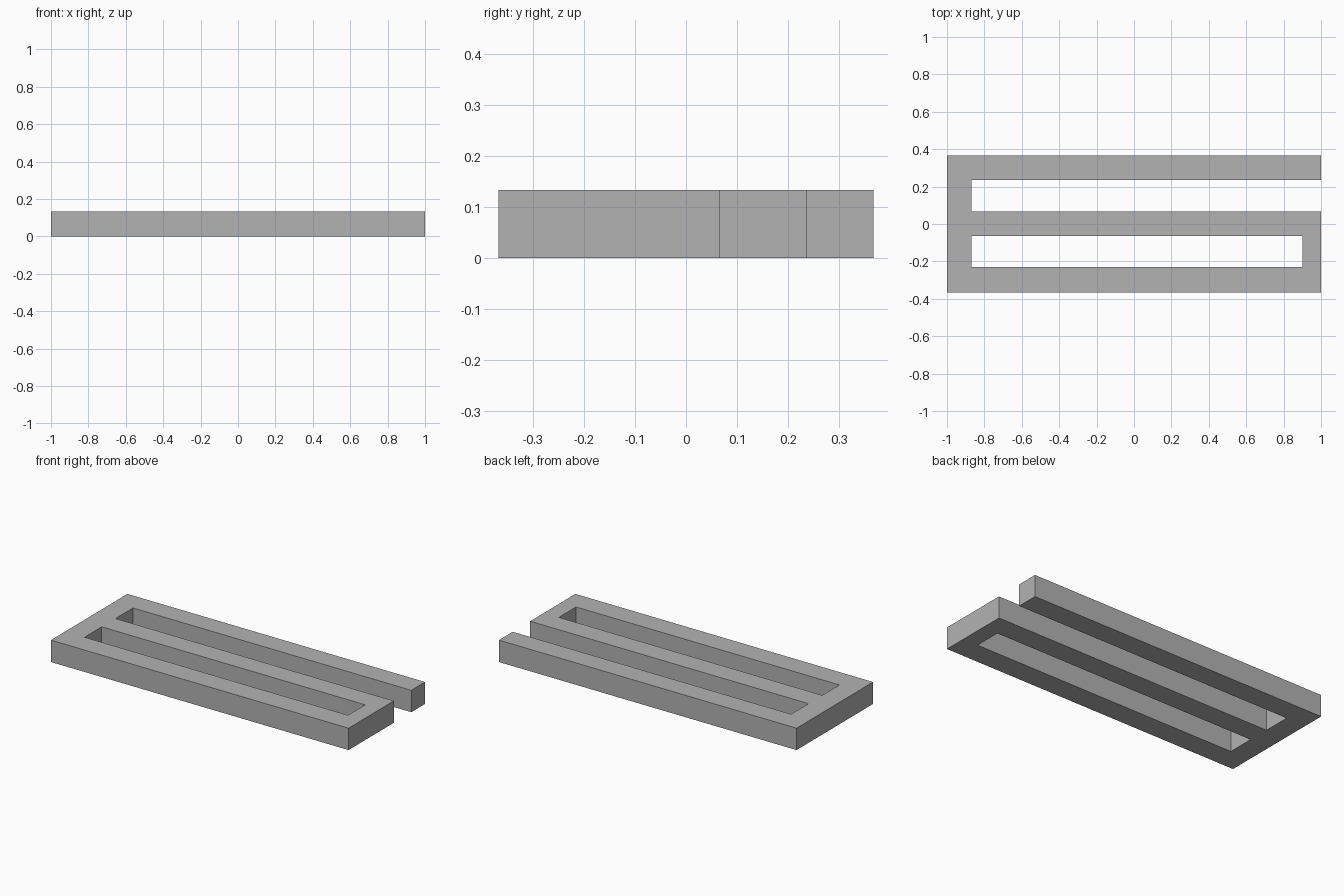
import bpy
import bmesh

cube = bpy.data.objects.get("Cube")
if cube:
    bpy.data.objects.remove(cube, do_unlink=True)

# Single grey material
grey = bpy.data.materials.new("plain_grey")
grey.use_nodes = True
colour = (0.45, 0.45, 0.45, 1)
grey.diffuse_color = colour
grey.node_tree.nodes["Principled BSDF"].inputs["Base Color"].default_value = colour

# Plan layout: each row runs from left edge to right edge, front to back
HEIGHT = 0.133
xs = [-1, -0.87, 0.9, 1]
ys = [-0.367, -0.23, -0.065, 0.067, 0.235, 0.367]
rows = ["###",   # front bar
        "#.#",   # closed slot
        "###",   # middle bar
        "#..",   # open slot
        "###"]   # back bar

bm = bmesh.new()
verts = [[bm.verts.new((x, y, 0)) for x in xs] for y in ys]
for j, row in enumerate(rows):
    for i, cell in enumerate(row):
        if cell == "#":
            bm.faces.new((verts[j][i], verts[j][i + 1],
                          verts[j + 1][i + 1], verts[j + 1][i]))

# Drop unused corners, then raise the plan into a solid
bmesh.ops.delete(bm, geom=[v for v in bm.verts if not v.link_faces], context='VERTS')
raised = bmesh.ops.extrude_face_region(bm, geom=bm.faces[:], use_keep_orig=True)
top = [g for g in raised["geom"] if isinstance(g, bmesh.types.BMVert)]
bmesh.ops.translate(bm, verts=top, vec=(0, 0, HEIGHT))
bmesh.ops.recalc_face_normals(bm, faces=bm.faces[:])

mesh = bpy.data.meshes.new("slotted_bar_frame")
bm.to_mesh(mesh)
bm.free()
mesh.materials.append(grey)
frame = bpy.data.objects.new("slotted_bar_frame", mesh)
bpy.context.collection.objects.link(frame)
